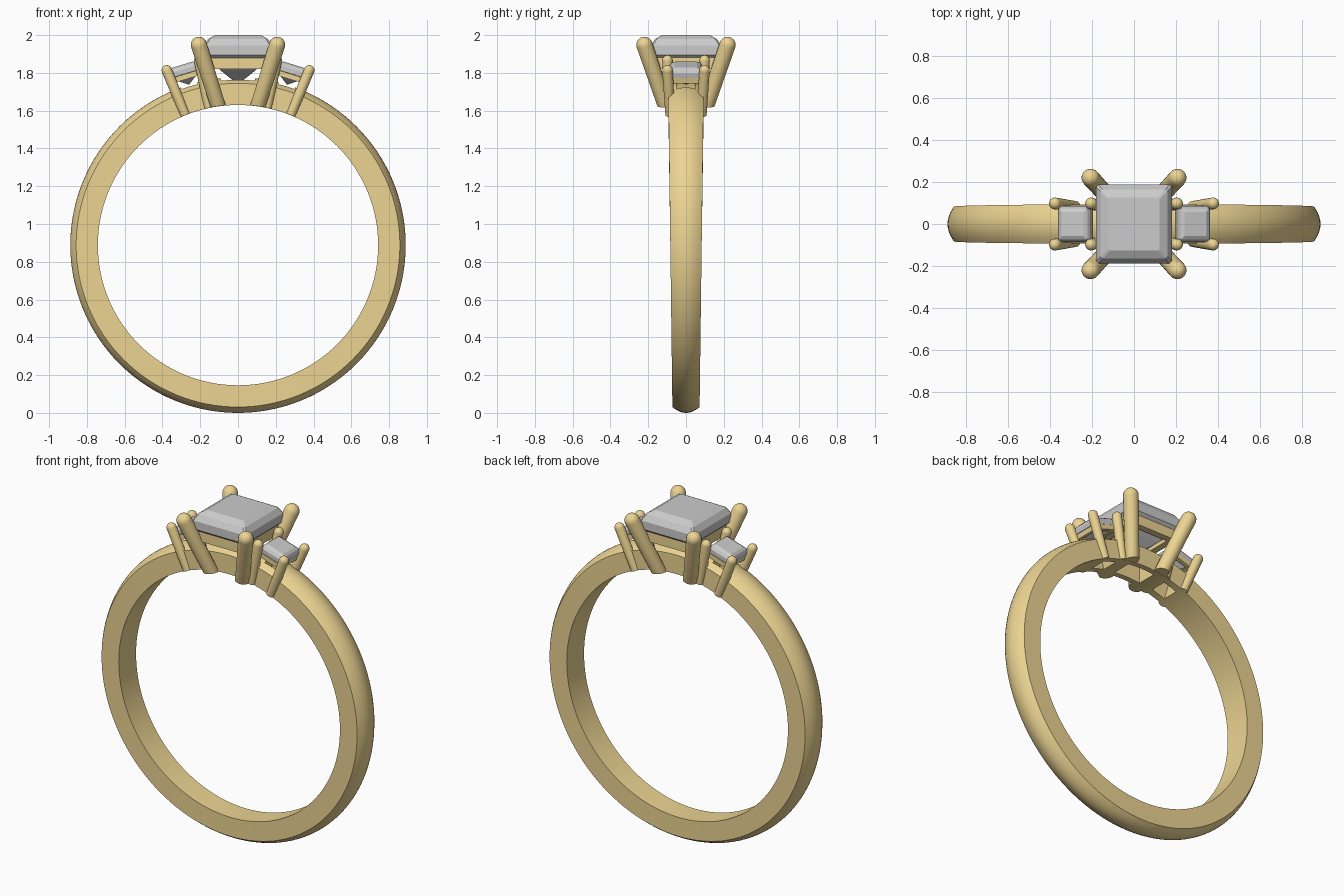
import bpy, bmesh, math
from mathutils import Vector, Matrix

if "Cube" in bpy.data.objects:
    bpy.data.objects.remove(bpy.data.objects["Cube"])

CZ, R_IN, R_EDGE, R_OUT = 0.888, 0.742, 0.857, 0.888
TILT = math.radians(17)

gold = bpy.data.materials.new("gold")
gold.diffuse_color = (0.84, 0.66, 0.29, 1)
gold.use_nodes = True
gold.node_tree.nodes["Principled BSDF"].inputs["Base Color"].default_value = gold.diffuse_color


def finish(name, bm, mat=None, smooth=None):
    bmesh.ops.recalc_face_normals(bm, faces=bm.faces[:])
    me = bpy.data.meshes.new(name)
    bm.to_mesh(me)
    bm.free()
    ob = bpy.data.objects.new(name, me)
    bpy.context.collection.objects.link(ob)
    if mat:
        me.materials.append(mat)
    if smooth:
        bpy.ops.object.select_all(action='DESELECT')
        ob.select_set(True)
        bpy.context.view_layer.objects.active = ob
        bpy.ops.object.shade_smooth_by_angle(angle=math.radians(smooth))
    return ob


def skin(bm, rings, cap=True, loop=False):
    """Join rings of points with quads."""
    vs = [[bm.verts.new(p) for p in r] for r in rings]
    n = len(vs[0])
    pairs = list(zip(vs, vs[1:])) + ([(vs[-1], vs[0])] if loop else [])
    for a, b in pairs:
        for i in range(n):
            j = (i + 1) % n
            bm.faces.new((a[i], a[j], b[j], b[i]))
    if cap and not loop:
        bm.faces.new(vs[0])
        bm.faces.new(vs[-1])


def cut(ob, cutter):
    m = ob.modifiers.new("cut", 'BOOLEAN')
    m.operation, m.object, m.solver = 'DIFFERENCE', cutter, 'EXACT'
    cutter.hide_render = True
    cutter.hide_viewport = True
    cutter.display_type = 'WIRE'


def frame(angle):
    """Setting frame: origin at ring centre, local z pointing outward."""
    return Matrix.Translation((0, 0, CZ)) @ Matrix.Rotation(angle, 4, 'Y')


def box_cutter(name, mat, hx, hy, z0, z1):
    bm = bmesh.new()
    skin(bm, [[mat @ Vector((sx * hx, sy * hy, z)) for sx, sy in
               ((-1, -1), (1, -1), (1, 1), (-1, 1))] for z in (z0, z1)])
    return finish(name, bm)


# domed band, narrowing towards the bottom
bm = bmesh.new()
rings = []
for i in range(128):
    a = 2 * math.pi * i / 128
    hw = 0.083 + 0.011 * math.cos(a)
    prof = [(-hw, R_IN), (hw, R_IN)]
    for k in range(11):
        t = 1 - k / 5
        prof.append((hw * t, R_EDGE + (R_OUT - R_EDGE) * (1 - t * t)))
    rings.append([(r * math.sin(a), y, CZ + r * math.cos(a)) for y, r in prof])
skin(bm, rings, loop=True)
band = finish("band", bm, gold, 30)

# openings under the three stones
cut(band, box_cutter("centre_opening", frame(0), 0.09, 0.06, 0.6, 1.0))
for s, side in ((-1, "left"), (1, "right")):
    cut(band, box_cutter(side + "_opening", frame(s * TILT), 0.045, 0.05, 0.65, 1.0))

# finger hole cutter trims prong feet
bm = bmesh.new()
bmesh.ops.create_cone(bm, cap_ends=True, segments=128, radius1=R_IN + 0.001,
                      radius2=R_IN + 0.001, depth=1,
                      matrix=Matrix.Translation((0, 0, CZ)) @ Matrix.Rotation(math.pi / 2, 4, 'X'))
finger = finish("finger_cutter", bm)


def prong(name, mat, foot, tip, r0, r1):
    """Tapered rod with a rounded tip, tip given as the ball centre."""
    p, q = mat @ Vector(foot), mat @ Vector(tip)
    d = q - p
    rot = d.to_track_quat('Z', 'Y').to_matrix()
    prof = [(r0, 0)] + [(r1 * math.cos(t * math.pi / 12), d.length + r1 * math.sin(t * math.pi / 12))
                        for t in range(6)]
    prof.append((r1 * 0.05, d.length + r1))
    bm = bmesh.new()
    skin(bm, [[p + rot @ Vector((r * math.cos(k * math.pi / 10), r * math.sin(k * math.pi / 10), h))
               for k in range(20)] for r, h in prof])
    cut(finish(name, bm, gold, 40), finger)


def stone(name, mat, hx, hy, tip, g0, g1, table):
    """Square cut stone: pavilion, girdle, two-step crown, table."""
    mid = g1 + (table - g1) * 0.62
    steps = [(0.04, tip), (0.52, tip + (g0 - tip) * 0.46), (1, g0), (1, g1), (0.88, mid), (0.68, table)]
    bm = bmesh.new()
    rings = []
    for s, z in steps:
        c = 0.94
        rings.append([mat @ Vector((hx * s * u, hy * s * v, z)) for u, v in
                      ((-c, -1), (c, -1), (1, -c), (1, c), (c, 1), (-c, 1), (-1, c), (-1, -c))])
    skin(bm, rings)
    finish(name, bm)


def rail(name, mat, hx, hy, t, z0, z1):
    """Square gallery frame under a stone."""
    bm = bmesh.new()
    rings = []
    for sx, sy in ((-1, -1), (1, -1), (1, 1), (-1, 1)):
        rings.append([mat @ Vector((sx * (hx - o), sy * (hy - o), z))
                      for o, z in ((0, z0), (0, z1), (t, z1), (t, z0))])
    skin(bm, rings, loop=True)
    finish(name, bm, gold)


# centre setting
C = frame(0)
stone("centre_stone", C, 0.18, 0.187, 1.745 - CZ, 1.895 - CZ, 1.945 - CZ, 2.0 - CZ)
rail("centre_rail", C, 0.165, 0.17, 0.04, 1.82 - CZ, 1.89 - CZ)
for sx in (-1, 1):
    for sy in (-1, 1):
        prong("centre_prong", C, (sx * 0.097, sy * 0.1, 0.71), (sx * 0.207, sy * 0.22, 1.06), 0.04, 0.043)

# tilted side settings
for s, side in ((-1, "left"), (1, "right")):
    M = frame(s * TILT)
    stone(side + "_stone", M, 0.08, 0.085, 0.89, 0.95, 0.975, 1.0)
    rail(side + "_rail", M, 0.078, 0.088, 0.025, 0.92, 0.948)
    for u in (-1, 1):
        for sy in (-1, 1):
            prong(side + "_prong", M, (u * 0.064, sy * 0.082, 0.72), (u * 0.09, sy * 0.098, 0.995), 0.026, 0.028)
